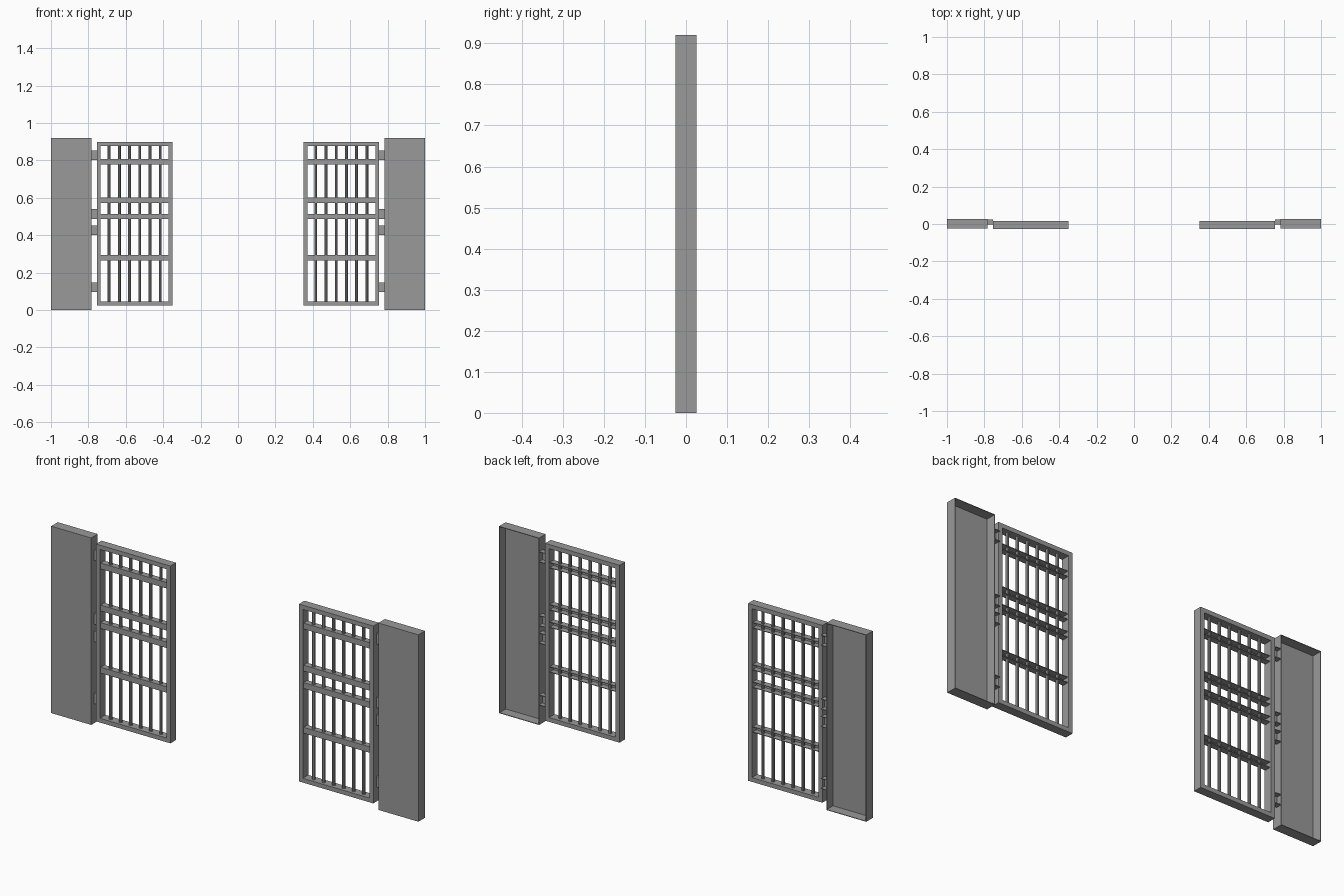
import bpy, bmesh
from mathutils import Vector

cube = bpy.data.objects.get("Cube")
if cube:
    bpy.data.objects.remove(cube, do_unlink=True)

steel = bpy.data.materials.new("grey steel")
steel.use_nodes = True
steel.diffuse_color = (0.32, 0.32, 0.32, 1)
steel.node_tree.nodes["Principled BSDF"].inputs["Base Color"].default_value = steel.diffuse_color


def finish(name, bm, wall=0):
    """Make an object from the +x half, with sheet thickness and a mirrored twin."""
    mesh = bpy.data.meshes.new(name)
    bm.to_mesh(mesh)
    bm.free()
    mesh.materials.append(steel)
    ob = bpy.data.objects.new(name, mesh)
    bpy.context.scene.collection.objects.link(ob)
    if wall:
        sheet = ob.modifiers.new("sheet", "SOLIDIFY")
        sheet.thickness = wall
        sheet.offset = -1
        sheet.use_even_offset = True
    ob.modifiers.new("pair", "MIRROR")
    return ob


def box(name, low, high, open_sides=(), wall=0):
    """Box between two corners; faces pointing along open_sides are removed."""
    low, high = Vector(low), Vector(high)
    bm = bmesh.ops.create_cube  # unit cube placed between the corners
    mesh = bmesh.new()
    bm(mesh, size=1)
    for v in mesh.verts:
        v.co = (low + high) / 2 + v.co * (high - low)
    mesh.normal_update()
    gone = [f for f in mesh.faces
            if any(f.normal.dot(Vector(d)) > 0.9 for d in open_sides)]
    bmesh.ops.delete(mesh, geom=gone, context="FACES")
    return finish(name, mesh, wall)


BACK, LEFT, RIGHT = (0, 1, 0), (1, 0, 0), (-1, 0, 0)
INNER, OUTER = 0.35, 0.755      # gate leaf edges
FRONT, REAR = -0.026, 0.017     # gate leaf depth
BOTTOM, TOP = 0.025, 0.898
RIM = 0.021

# Side panel: a sheet tray open at the back
box("side_panel", (0.782, -0.025, 0), (1, 0.026, 0.92), [BACK], 0.003)

# Gate frame
box("inner_stile", (INNER, FRONT, BOTTOM), (INNER + RIM, REAR, TOP))
box("outer_stile", (OUTER - RIM, FRONT, BOTTOM), (OUTER, REAR, TOP))
for name, z in (("bottom_rail", BOTTOM), ("top_rail", TOP - RIM)):
    box(name, (INNER + RIM, FRONT, z), (OUTER - RIM, REAR, z + RIM))

# Channel crossbars open at the back
for z in (0.28, 0.5, 0.586, 0.793):
    box("crossbar", (INNER + RIM, -0.02, z - 0.0145), (OUTER - RIM, 0.01, z + 0.0145),
        [BACK, LEFT, RIGHT], 0.003)

# Round upright bars
for i in range(6):
    bm = bmesh.new()
    bmesh.ops.create_cone(bm, cap_ends=True, segments=10, radius1=0.008,
                          radius2=0.008, depth=TOP - BOTTOM - RIM)
    bmesh.ops.translate(bm, verts=bm.verts,
                        vec=(0.416 + i * 0.0546, -0.005, (TOP + BOTTOM) / 2))
    finish("upright_bar", bm)

# Hinge brackets between panel and gate
for z in (0.122, 0.427, 0.513, 0.827):
    box("hinge_bracket", (OUTER - 0.002, -0.002, z - 0.026), (0.784, 0.025, z + 0.026),
        [BACK, LEFT, RIGHT], 0.003)
